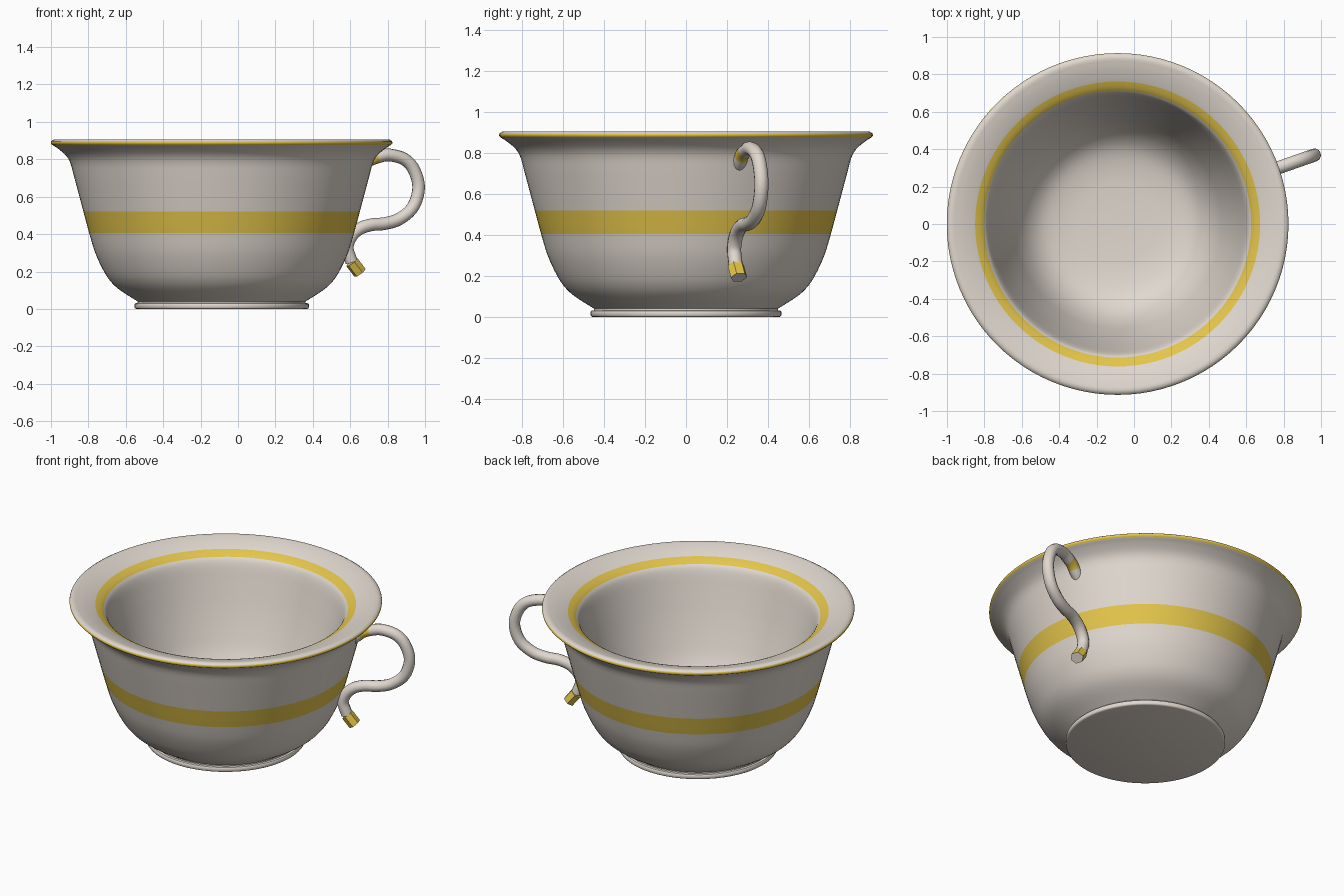
import bpy, bmesh, math
from mathutils import Vector

if "Cube" in bpy.data.objects:
    bpy.data.objects.remove(bpy.data.objects["Cube"])

CX = -0.0875                      # bowl axis
ANG = math.radians(19.3)          # handle direction


def material(name, col):
    m = bpy.data.materials.new(name)
    m.diffuse_color = (*col, 1)
    m.use_nodes = True
    m.node_tree.nodes["Principled BSDF"].inputs["Base Color"].default_value = m.diffuse_color
    return m


CREAM = material("cream_ceramic", (0.75, 0.69, 0.625))
GOLD = material("gold_trim", (0.77, 0.56, 0.07))


def smooth_path(pts, n):
    """Catmull-Rom curve passing through all points."""
    p = [Vector(q) for q in pts]
    p = [2 * p[0] - p[1]] + p + [2 * p[-1] - p[-2]]
    out = []
    for i in range(1, len(p) - 2):
        a, b, c, d = p[i - 1:i + 3]
        for k in range(n):
            t = k / n
            out.append(0.5 * (2 * b + (c - a) * t + (2 * a - 5 * b + 4 * c - d) * t * t
                              + (3 * b - a - 3 * c + d) * t ** 3))
    out.append(p[-2])
    return out


def finish(bm, name, angle):
    bmesh.ops.recalc_face_normals(bm, faces=bm.faces)
    me = bpy.data.meshes.new(name)
    bm.to_mesh(me)
    bm.free()
    ob = bpy.data.objects.new(name, me)
    bpy.context.collection.objects.link(ob)
    me.materials.append(CREAM)
    me.materials.append(GOLD)
    bpy.ops.object.select_all(action='DESELECT')
    ob.select_set(True)
    bpy.context.view_layer.objects.active = ob
    bpy.ops.object.shade_smooth_by_angle(angle=math.radians(angle))
    return ob


def skin(bm, rings, mats):
    """Bridge consecutive vertex rings with quads."""
    for r0, r1, m in zip(rings, rings[1:], mats):
        n = len(r0)
        for j in range(n):
            f = bm.faces.new((r0[j], r0[(j + 1) % n], r1[(j + 1) % n], r1[j]))
            f.material_index = m


# ---- Bowl: one lathed profile (foot, outside, rim, inside)
foot = [(0.456, 0), (0.462, 0.002), (0.466, 0.007), (0.466, 0.025), (0.462, 0.030),
        (0.449, 0.032)]
outside = smooth_path([(0.449, 0.04), (0.54, 0.098), (0.592, 0.145), (0.632, 0.205),
                       (0.676, 0.30), (0.708, 0.405), (0.739, 0.52), (0.787, 0.70),
                       (0.809, 0.78), (0.834, 0.822), (0.875, 0.857), (0.906, 0.877)], 4)
rim = [(0.9125, 0.884), (0.9135, 0.890), (0.911, 0.897), (0.898, 0.905)]
inside = smooth_path([(0.885, 0.907), (0.83, 0.894), (0.762, 0.869), (0.714, 0.841),
                      (0.69, 0.80), (0.662, 0.70), (0.622, 0.56), (0.575, 0.42),
                      (0.53, 0.31), (0.47, 0.22), (0.39, 0.16), (0.27, 0.13),
                      (0.12, 0.12)], 4)
profile = [tuple(p) for p in foot + outside + rim + inside]
n_out = len(foot) + len(outside)
SEG = 96


def bowl_color(i):
    r = (profile[i][0] + profile[i + 1][0]) / 2
    z = (profile[i][1] + profile[i + 1][1]) / 2
    if i < n_out:
        return int(0.405 < z < 0.52 or z > 0.878)   # waist band
    if i < n_out + len(rim):
        return int(z < 0.895)                       # rim edge line
    return int(0.714 < r < 0.762)                   # inner band


bm = bmesh.new()
rings = [[bm.verts.new((CX + r * math.cos(2 * math.pi * j / SEG),
                        r * math.sin(2 * math.pi * j / SEG), z)) for j in range(SEG)]
         for r, z in profile]
skin(bm, rings, [bowl_color(i) for i in range(len(profile) - 1)])
bm.faces.new(rings[0])
bm.faces.new(rings[-1])
finish(bm, "bowl", 40)

# ---- Handle: swept tube in a vertical plane through the bowl axis
curl = smooth_path([(0.745, 0.725), (0.79, 0.757), (0.835, 0.793), (0.89, 0.814),
                    (0.951, 0.823), (1.036, 0.800), (1.09, 0.743), (1.116, 0.647),
                    (1.084, 0.545), (1.007, 0.481), (0.922, 0.456), (0.849, 0.450),
                    (0.781, 0.428), (0.733, 0.385), (0.712, 0.326), (0.736, 0.252)], 5)
tail = [Vector((0.738, 0.250)), Vector((0.784, 0.193))]
out_dir = Vector((math.cos(ANG), math.sin(ANG), 0))
side = Vector((-math.sin(ANG), math.cos(ANG), 0))


def tube(name, path, wide, deep, gold, hexagonal=False):
    bm = bmesh.new()
    rings = []
    for i, p in enumerate(path):
        t = (path[min(i + 1, len(path) - 1)] - path[max(i - 1, 0)]).normalized()
        normal = out_dir * -t.y + Vector((0, 0, t.x))
        c = Vector((CX, 0, 0)) + out_dir * p.x + Vector((0, 0, p.y))
        sides = 6 if hexagonal else 12
        rings.append([bm.verts.new(c + side * wide * math.cos(2 * math.pi * k / sides)
                                   + normal * deep * math.sin(2 * math.pi * k / sides))
                      for k in range(sides)])
    skin(bm, rings, [int(gold(i)) for i in range(len(path) - 1)])
    for r in (rings[0], rings[-1]):
        bm.faces.new(r).material_index = int(hexagonal and r is rings[0])
    finish(bm, name, 40)


# gold ring close to the upper joint, plain elsewhere
tube("handle", curl, 0.035, 0.034, lambda i: 8 <= i < 14)
# gold hexagonal tail tip with a plain end face
tube("handle_tail", tail, 0.042, 0.037, lambda i: True, True)
